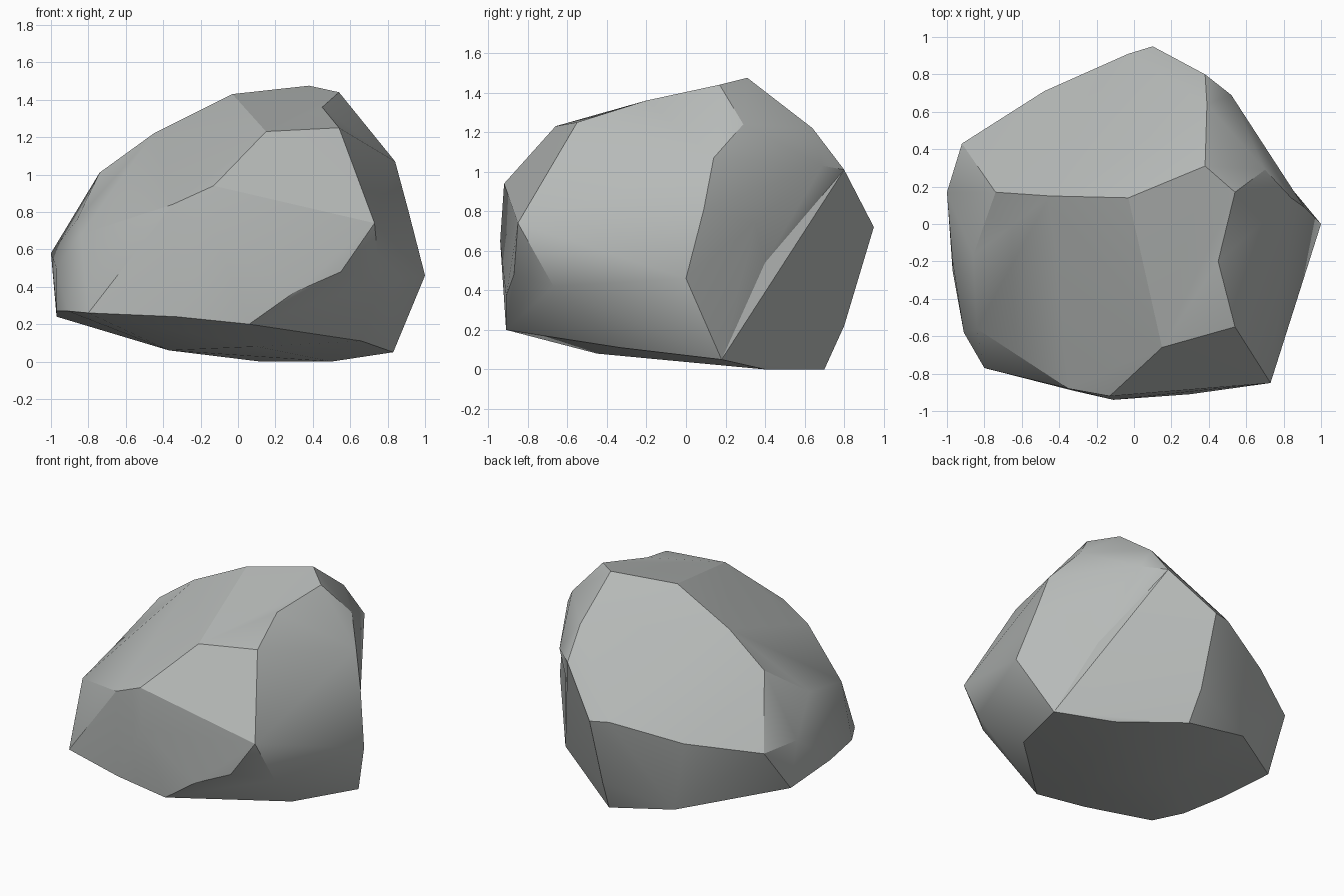
import bpy, bmesh, math
from mathutils import Vector

if "Cube" in bpy.data.objects:
    bpy.data.objects.remove(bpy.data.objects["Cube"])

# Main corners of the boulder; the hull makes its broad chipped facets
corners = [
    # crown and ridge
    (-.74, .17, 1.01), (-.45, .15, 1.22), (-.03, .14, 1.43), (.38, .31, 1.475), (.54, .17, 1.44),
    # front shoulder
    (.15, -.66, 1.23), (.54, -.55, 1.25), (-.13, -.92, .94), (.73, -.85, .74), (-.35, -.88, .84),
    (-.84, -.56, .68), (-.11, -.94, .65),
    # front foot
    (-.8, -.77, .26), (-.33, -.89, .24), (.06, -.91, .2), (.3, -.91, .37), (.55, -.87, .48),
    (.76, -.67, .42), (.66, -.33, .11),
    # right side
    (1, 0, .46), (.91, .09, .81), (.84, .14, 1.07), (.70, .29, 1.24), (.83, .18, .05),
    # back
    (.52, .69, 1.03), (.39, .64, 1.22), (.38, .8, 1.01), (.1, .95, .72), (-.03, .91, .73),
    (-.22, .80, .64), (-.48, .71, .62), (-.92, .43, .56), (.1, .80, .22),
    # left side
    (-1, .17, .58), (-.97, .2, .24), (-.97, -.25, .27), (-.97, -.2, .5), (-.91, -.58, .27),
    # underside
    (.12, .7, 0), (.5, .4, 0), (-.37, .66, .1), (.1, -.45, .08), (-.37, -.05, .06),
]
bm = bmesh.new()
for c in corners:
    bm.verts.new(c)
bmesh.ops.convex_hull(bm, input=bm.verts[:])
loose = [v for v in bm.verts if not v.link_faces]
bmesh.ops.delete(bm, geom=loose, context='VERTS')
bmesh.ops.triangulate(bm, faces=bm.faces[:])


def chip(point):
    """Split the edge whose middle is nearest and pull it to the point."""
    p = Vector(point)
    e = min(bm.edges, key=lambda e: ((e.verts[0].co + e.verts[1].co) / 2 - p).length)
    out = bmesh.ops.subdivide_edges(bm, edges=[e], cuts=1)
    for v in out['geom_inner']:
        if isinstance(v, bmesh.types.BMVert):
            v.co = p
    bmesh.ops.triangulate(bm, faces=bm.faces[:])


# Shallow hollows: crown edge, right rear face (two), left shoulder
for p in [(.45, -.2, 1.36), (.71, .35, .74), (.64, .40, .54), (-.86, -.17, .76)]:
    chip(p)

bmesh.ops.recalc_face_normals(bm, faces=bm.faces[:])
me = bpy.data.meshes.new("boulder")
bm.to_mesh(me)
bm.free()
ob = bpy.data.objects.new("boulder", me)
bpy.context.collection.objects.link(ob)

# Stone grey
mat = bpy.data.materials.new("stone")
mat.diffuse_color = (.47, .49, .48, 1)
mat.use_nodes = True
mat.node_tree.nodes["Principled BSDF"].inputs["Base Color"].default_value = mat.diffuse_color
me.materials.append(mat)

bpy.context.view_layer.objects.active = ob
ob.select_set(True)
bpy.ops.object.shade_smooth_by_angle(angle=math.radians(25))
